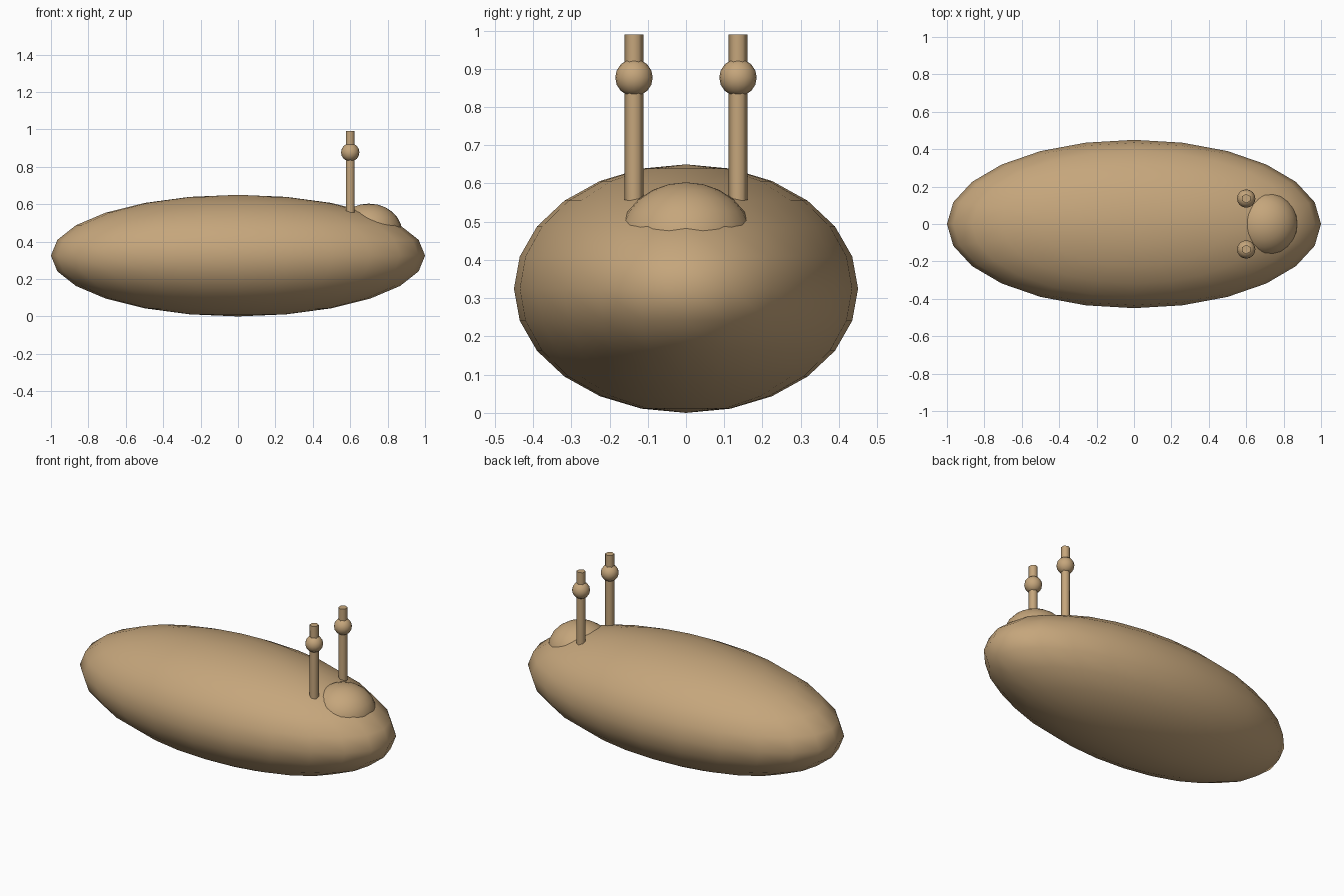
import bpy

if "Cube" in bpy.data.objects:
    bpy.data.objects.remove(bpy.data.objects["Cube"])

skin = bpy.data.materials.new("tan_skin")
skin.diffuse_color = (0.56, 0.38, 0.2, 1)
skin.use_nodes = True
skin.node_tree.nodes["Principled BSDF"].inputs["Base Color"].default_value = skin.diffuse_color


def finish(name, scale=(1, 1, 1), smooth=True):
    ob = bpy.context.object
    ob.name = name
    ob.scale = scale
    bpy.ops.object.transform_apply(location=False, rotation=False, scale=True)
    ob.data.materials.append(skin)
    if smooth:
        bpy.ops.object.shade_smooth()
    else:
        bpy.ops.object.shade_smooth_by_angle(angle=1.1)
    return ob


def ellipsoid(name, loc, radii, segments, rings):
    bpy.ops.mesh.primitive_uv_sphere_add(
        segments=segments, ring_count=rings, radius=1, location=loc)
    return finish(name, radii)


# Long rounded body
ellipsoid("body", (0, 0, 0.325), (1, 0.45, 0.325), 24, 12)

# Low head bump half sunk in the body
ellipsoid("head", (0.7, 0, 0.453), (0.177, 0.175, 0.15), 24, 12)

# Pair of six-sided stalks, each with an eye ball near its tip
for side, y in (("left", -0.136), ("right", 0.136)):
    bottom, top = 0.5, 0.99
    bpy.ops.mesh.primitive_cylinder_add(
        vertices=6, radius=0.025, depth=top - bottom,
        location=(0.6, y, (top + bottom) / 2))
    finish(side + "_eye_stalk", smooth=False)
    ellipsoid(side + "_eye", (0.6, y, 0.877), (0.049, 0.049, 0.049), 16, 8)
